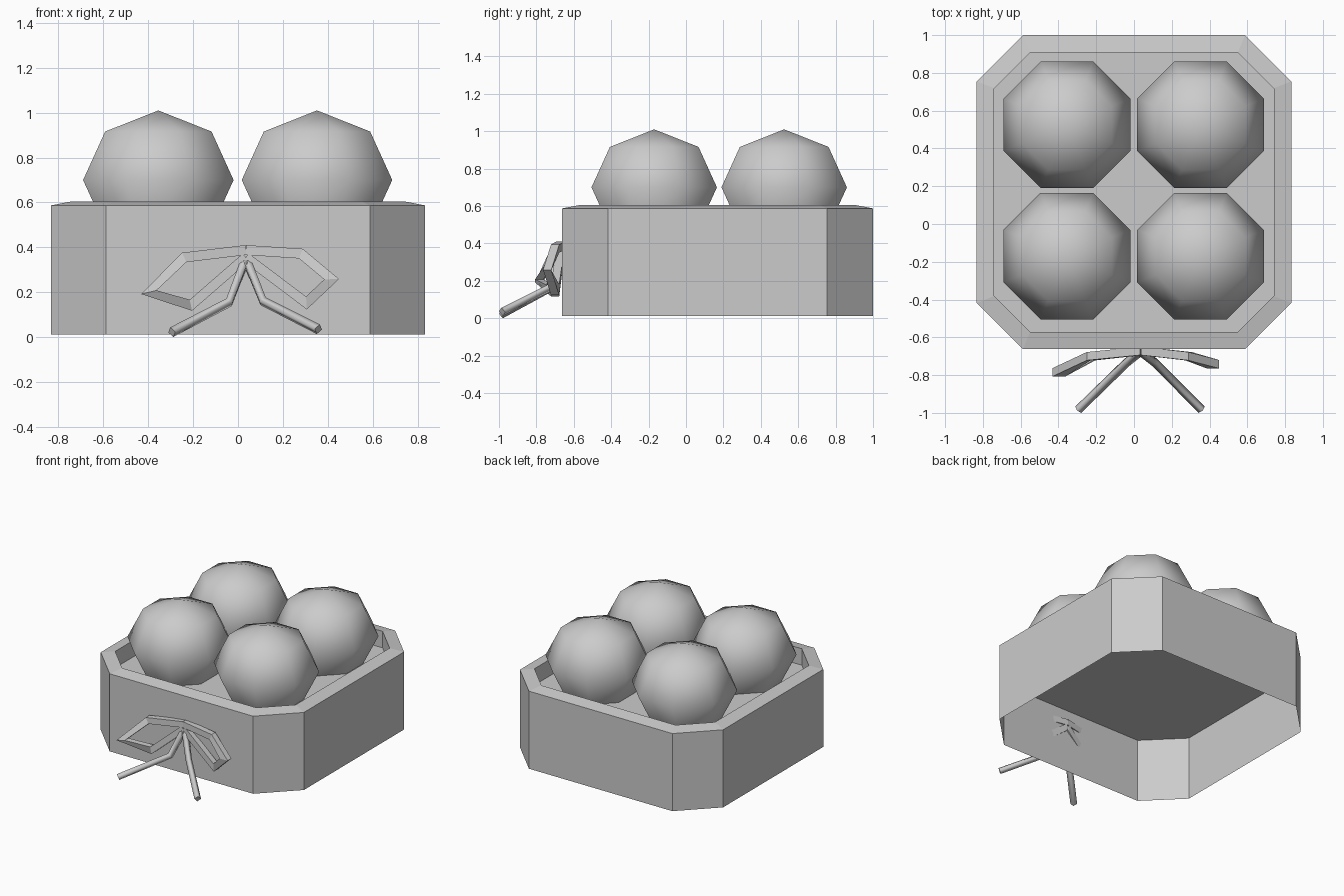
import bpy, math
from mathutils import Vector

if "Cube" in bpy.data.objects:
    bpy.data.objects.remove(bpy.data.objects["Cube"])

mat = bpy.data.materials.new("plain grey")
mat.diffuse_color = (0.6, 0.6, 0.6, 1)
mat.use_nodes = True
mat.node_tree.nodes["Principled BSDF"].inputs["Base Color"].default_value = mat.diffuse_color


def add_mesh(name, verts, faces):
    me = bpy.data.meshes.new(name)
    me.from_pydata(verts, [], faces)
    me.materials.append(mat)
    ob = bpy.data.objects.new(name, me)
    bpy.context.collection.objects.link(ob)
    return ob


def octagon(hx, hy, chamfer, z, cy=0.1685):
    """Chamfered rectangle, counter-clockwise from above."""
    a, b = hx - chamfer, hy - chamfer
    pts = [(hx, -b), (hx, b), (a, hy), (-a, hy),
           (-hx, b), (-hx, -b), (-a, -hy), (a, -hy)]
    return [(x, y + cy, z) for x, y in pts]


def loft(rings):
    n = len(rings[0])
    verts = [v for r in rings for v in r]
    faces = [(k * n + i, k * n + (i + 1) % n, (k + 1) * n + (i + 1) % n, (k + 1) * n + i)
             for k in range(len(rings) - 1) for i in range(n)]
    return verts, faces


# Box: outer wall, sloping rim and inner wall, open underneath
FLOOR = 0.483
add_mesh("box_walls", *loft([
    octagon(0.833, 0.8315, 0.245, 0.012),
    octagon(0.833, 0.8315, 0.245, 0.587),
    octagon(0.74, 0.74, 0.19, 0.605),
    octagon(0.74, 0.74, 0.19, FLOOR)]))

# Raised floor that carries the balls
add_mesh("box_floor", octagon(0.833, 0.8315, 0.245, FLOOR), [tuple(range(8))])

# Four eight-sided balls, cut off flat just above the floor
R, CZ = 0.363, 0.70
for cx in (-0.355, 0.352):
    for cy in (-0.17, 0.525):
        rings = []
        for r, dz in ((0.707 * R, -0.215), (R, 0), (0.707 * R, 0.216)):
            rings.append([(cx + r * math.cos(math.radians(22.5 + 45 * i)),
                           cy + r * math.sin(math.radians(22.5 + 45 * i)), CZ + dz)
                          for i in range(8)])
        verts, faces = loft(rings)
        verts.append((cx, cy, CZ + 0.31))
        faces += [(16 + i, 16 + (i + 1) % 8, 24) for i in range(8)]
        ball = add_mesh("ball", verts, faces)
        ball.data.shade_smooth()


# Ribbon bow on the front: square strips swept along bent paths
def ribbon(name, pts, half=0.022):
    pts = [Vector(p) for p in pts]
    rings = []
    for i, p in enumerate(pts):
        a = (p - pts[max(i - 1, 0)]) if i else pts[1] - p
        b = (pts[i + 1] - p) if i < len(pts) - 1 else a
        na = Vector((-a.z, 0, a.x)).normalized()
        nb = Vector((-b.z, 0, b.x)).normalized()
        m = (na + nb).normalized()
        m *= half * min(1 / max(m.dot(na), 0.1), 1.6)
        d = Vector((0, half, 0))
        rings.append([p + m + d, p + m - d, p - m - d, p - m + d])
    verts, faces = loft(rings)
    n = len(verts)
    faces += [(3, 2, 1, 0), (n - 4, n - 3, n - 2, n - 1)]
    add_mesh(name, verts, faces)


# Loose tails: thin four-sided tubes
def tail(name, pts, radius=0.023):
    cu = bpy.data.curves.new(name, 'CURVE')
    cu.dimensions = '3D'
    cu.bevel_depth = radius
    cu.bevel_resolution = 0
    cu.use_fill_caps = True
    sp = cu.splines.new('POLY')
    sp.points.add(len(pts) - 1)
    for p, co in zip(sp.points, pts):
        p.co = (*co, 1)
    cu.materials.append(mat)
    ob = bpy.data.objects.new(name, cu)
    bpy.context.collection.objects.link(ob)
    bpy.ops.object.select_all(action='DESELECT')
    bpy.context.view_layer.objects.active = ob
    ob.select_set(True)
    bpy.ops.object.convert(target='MESH')
    bpy.context.object.data.shade_flat()


top, mid = (0.035, -0.672, 0.388), (0.035, -0.672, 0.355)
ribbon("bow_left_loop", [
    mid, (-0.21, -0.70, 0.142), (-0.397, -0.785, 0.20), (-0.24, -0.70, 0.355), top])
ribbon("bow_right_loop", [
    top, (0.28, -0.70, 0.372), (0.417, -0.742, 0.258), (0.305, -0.70, 0.152), mid])
tail("bow_left_tail", [(0.035, -0.675, 0.35), (-0.04, -0.735, 0.155), (-0.295, -0.983, 0.022)])
tail("bow_right_tail", [(0.035, -0.675, 0.35), (0.112, -0.735, 0.16), (0.358, -0.983, 0.035)])
